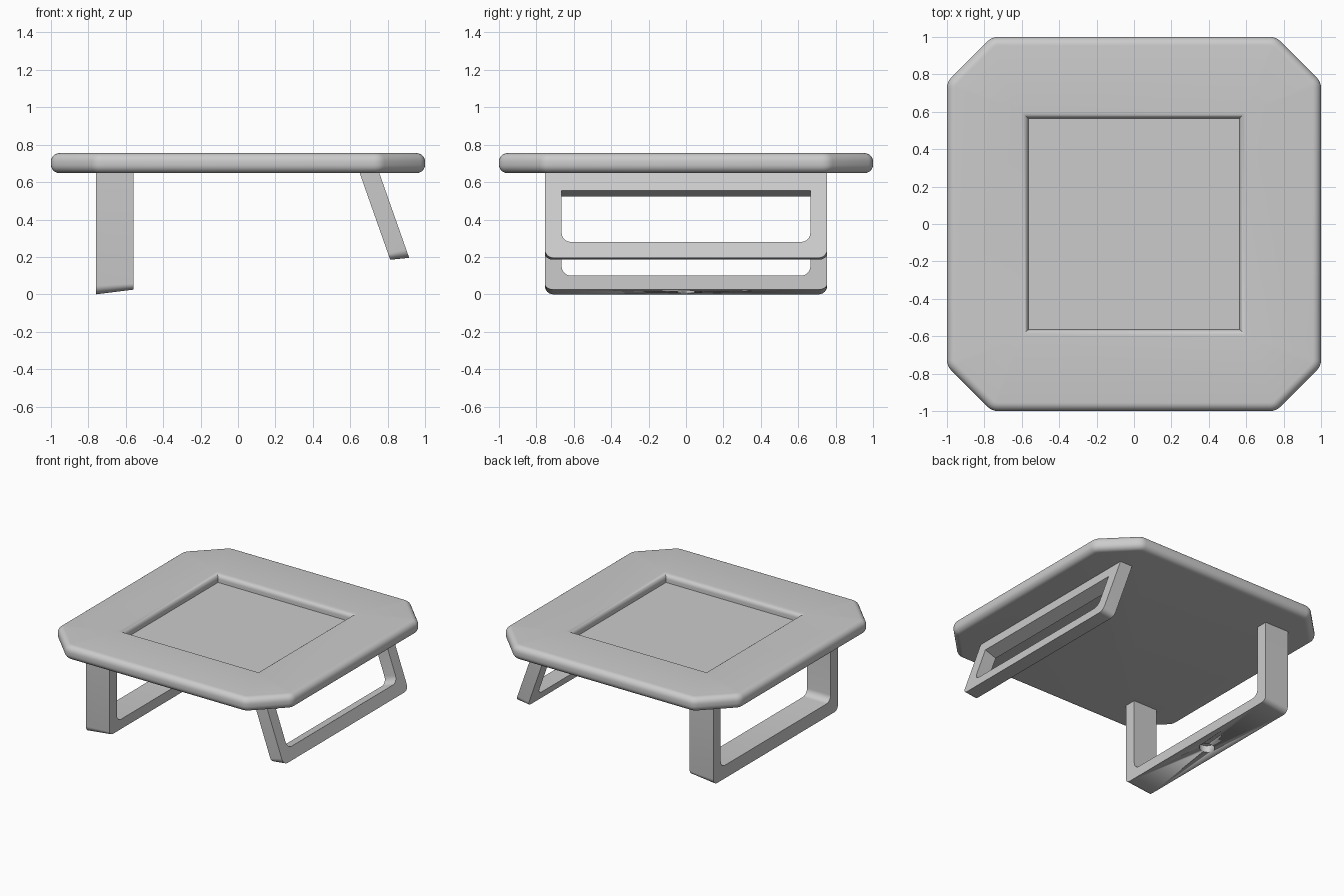
import bpy, bmesh, math
from mathutils import Vector, Matrix

cube = bpy.data.objects.get("Cube")
if cube:
    bpy.data.objects.remove(cube)

grey = bpy.data.materials.new("plain grey")
grey.use_nodes = True
COLOUR = (0.6, 0.6, 0.6, 1)
grey.diffuse_color = COLOUR
grey.node_tree.nodes["Principled BSDF"].inputs["Base Color"].default_value = COLOUR


def finish(bm, name, angle=35):
    """Turn a bmesh into a shaded, coloured object."""
    bmesh.ops.recalc_face_normals(bm, faces=bm.faces)
    mesh = bpy.data.meshes.new(name)
    bm.to_mesh(mesh)
    bm.free()
    mesh.materials.append(grey)
    obj = bpy.data.objects.new(name, mesh)
    bpy.context.collection.objects.link(obj)
    bpy.ops.object.select_all(action='DESELECT')
    obj.select_set(True)
    bpy.context.view_layer.objects.active = obj
    bpy.ops.object.shade_smooth_by_angle(angle=math.radians(angle))
    return obj


def add_loop(bm, points):
    verts = [bm.verts.new(p) for p in points]
    edges = [bm.edges.new((a, b)) for a, b in zip(verts, verts[1:] + verts[:1])]
    return verts, edges


def skin(bm, lower, upper):
    n = len(lower)
    for i in range(n):
        j = (i + 1) % n
        bm.faces.new((lower[i], lower[j], upper[j], upper[i]))


# ---------- Tabletop: clipped square with rounded edge and a square recess
BOTTOM, TOP = 0.648, 0.755
CORNER, EDGE, RIM, FLOOR = 0.08, 0.045, 0.035, 0.695
STEPS = 6


def octagon(inset, z):
    a = 1 - CORNER
    b = 0.76 - CORNER * math.tan(math.pi / 8)
    points = []
    for quarter in range(4):
        turn = Matrix.Rotation(quarter * math.pi / 2, 3, 'Z')
        for centre, start in (((a, b), 0), ((b, a), 45)):
            for k in range(5):
                t = math.radians(start + k * 45 / 4)
                r = CORNER - inset
                points.append(turn @ Vector((centre[0] + r * math.cos(t),
                                             centre[1] + r * math.sin(t), z)))
    return points


def square(h, z):
    return [(h, h, z), (-h, h, z), (-h, -h, z), (h, -h, z)]


bm = bmesh.new()
arc = [k * math.pi / 2 / STEPS for k in range(STEPS + 1)]
levels = [(EDGE * (1 - math.sin(t)), BOTTOM + EDGE * (1 - math.cos(t))) for t in arc]
levels += [(EDGE * (1 - math.cos(t)), TOP - EDGE * (1 - math.sin(t))) for t in arc]
outer = [add_loop(bm, octagon(d, z)) for d, z in levels]
recess_levels = [(0.565 + RIM * (1 - math.sin(t)), TOP - RIM * (1 - math.cos(t))) for t in arc]
recess_levels.append((0.565, FLOOR))
inner = [add_loop(bm, square(h, z)) for h, z in recess_levels]
for rings in (outer, inner):
    for low, high in zip(rings, rings[1:]):
        skin(bm, low[0], high[0])
bm.faces.new(outer[0][0])
bm.faces.new(inner[-1][0])
bmesh.ops.triangle_fill(bm, use_beauty=True, edges=outer[-1][1] + inner[0][1], normal=(0, 0, 1))
finish(bm, "tabletop")


# ---------- Legs: flat frames cut from a rounded outline
def rounded(corners, steps=6):
    """Outline in (y, z) with a radius at each corner."""
    points = []
    for i, (y, z, r) in enumerate(corners):
        p = Vector((y, z))
        if not r:
            points.append(p)
            continue
        to_prev = (Vector(corners[i - 1][:2]) - p).normalized()
        to_next = (Vector(corners[(i + 1) % len(corners)][:2]) - p).normalized()
        for k in range(steps + 1):
            t = k / steps * math.pi / 2
            points.append(p + r * (1 - math.sin(t)) * to_prev + r * (1 - math.cos(t)) * to_next)
    return points


def frame(name, outlines, place):
    """Fill the outlines, give them depth, then move each point with place(depth, y, z)."""
    bm = bmesh.new()
    edges = []
    for outline in outlines:
        edges += add_loop(bm, [(0, p.x, p.y) for p in outline])[1]
    bmesh.ops.triangle_fill(bm, use_beauty=True, edges=edges, normal=(1, 0, 0))
    grown = bmesh.ops.extrude_face_region(bm, geom=bm.faces[:])["geom"]
    for v in grown:
        if isinstance(v, bmesh.types.BMVert):
            v.co.x = 1
    for v in bm.verts:
        v.co = place(*v.co)
    return finish(bm, name)


OUT, IN = 0.755, 0.665


# Upright leg, open at the top, with a slightly slanted foot
def upright(depth, y, z):
    return (-0.76 + 0.2 * depth, y, z + 0.025 * depth * max(0, 1 - z / 0.09))


left_outline = rounded([(-OUT, 0.67, 0), (-OUT, 0, 0.045), (OUT, 0, 0.045), (OUT, 0.67, 0),
                        (IN, 0.67, 0), (IN, 0.1, 0.05), (-IN, 0.1, 0.05), (-IN, 0.67, 0)])
upright_leg = frame("upright_leg", [left_outline], upright)

# Round blind hole under the upright leg
bm = bmesh.new()
bmesh.ops.create_cone(bm, cap_ends=True, segments=32, radius1=0.053, radius2=0.053, depth=0.12,
                      matrix=Matrix.Translation((-0.66, 0, 0)))
cutter = finish(bm, "hole_cutter")
cutter.hide_render = True
cutter.hide_set(True)
cut = upright_leg.modifiers.new("foot hole", 'BOOLEAN')
cut.object = cutter
cut.solver = 'EXACT'

# Slanted leg, a closed frame leaning outwards
LEAN = math.radians(19.4)


def slanted(depth, y, z):
    lift = 0.023 * depth * max(0, 1 - (z - 0.195) / 0.085)
    s = z + lift
    x = 0.755 + (0.65 - s) * math.tan(LEAN)
    return (x - 0.099 * depth * math.cos(LEAN), y, s - 0.099 * depth * math.sin(LEAN))


right_outline = rounded([(-OUT, 0.7, 0), (-OUT, 0.195, 0.045), (OUT, 0.195, 0.045), (OUT, 0.7, 0)])
opening = rounded([(-IN, 0.555, 0), (-IN, 0.28, 0.05), (IN, 0.28, 0.05), (IN, 0.555, 0)])
frame("slanted_leg", [right_outline, opening], slanted)
